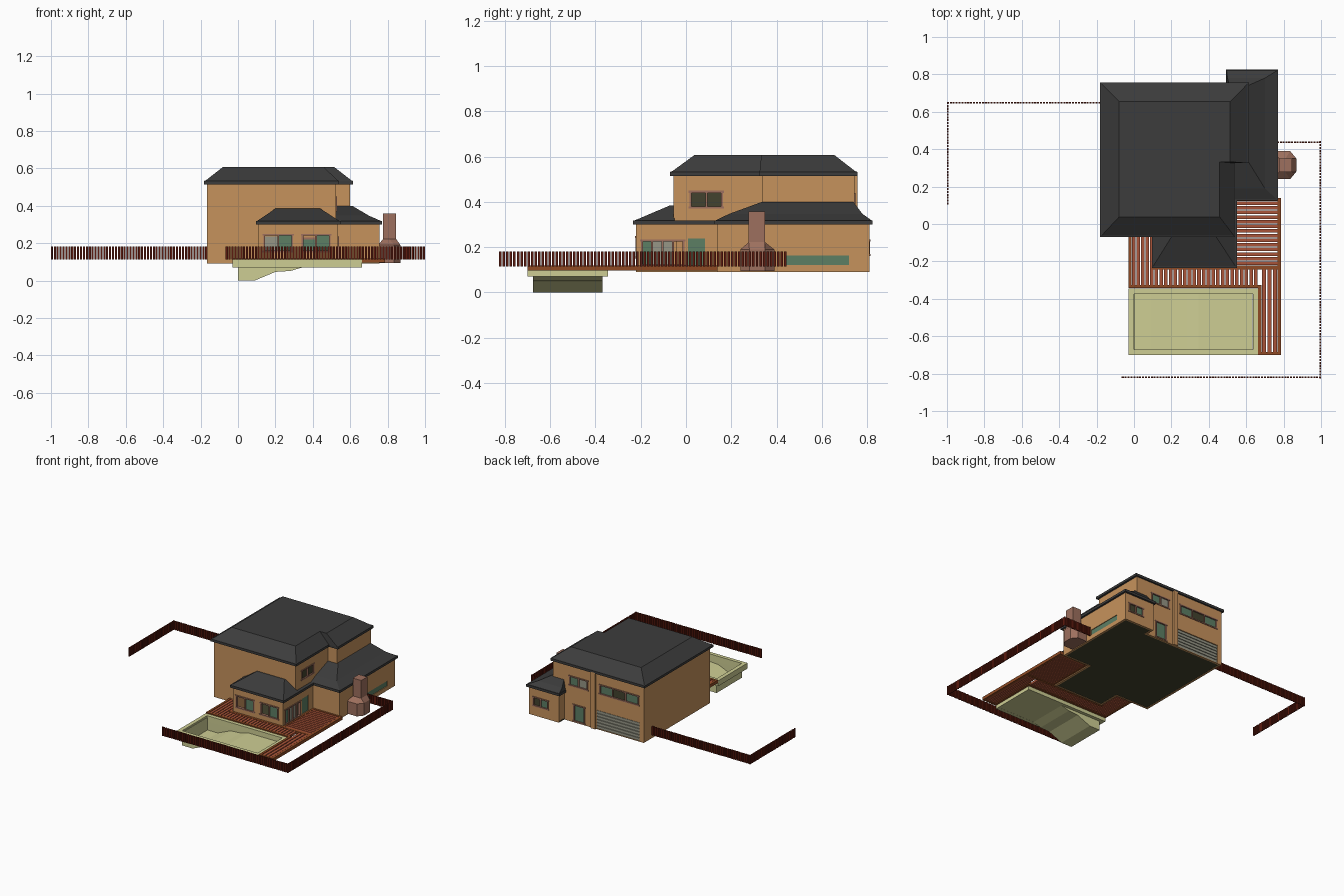
import bpy, bmesh, math
from mathutils import Vector

if "Cube" in bpy.data.objects:
    bpy.data.objects.remove(bpy.data.objects["Cube"])


def material(name, r, g, b):
    m = bpy.data.materials.new(name)
    lin = [((c / 255 + 0.055) / 1.055) ** 2.4 for c in (r, g, b)]
    m.diffuse_color = (*lin, 1)
    m.use_nodes = True
    m.node_tree.nodes["Principled BSDF"].inputs["Base Color"].default_value = m.diffuse_color
    return m


WALL = material("tan_render", 198, 146, 92)
ROOF = material("charcoal_roof", 60, 60, 60)
POOL = material("pale_pool_stone", 206, 206, 148)
BOARD = material("red_deck_board", 170, 84, 56)
TRIM = material("brown_deck_trim", 142, 74, 36)
FENCE = material("dark_red_fence", 92, 26, 14)
BRICK = material("dusty_brick", 158, 112, 94)
GLASS = material("green_glass", 92, 126, 100)
GREY = material("grey_door", 150, 150, 134)
DARK = material("dark_olive", 66, 66, 46)


def finish(name, bm, mat, recalc=True):
    if recalc:
        bmesh.ops.recalc_face_normals(bm, faces=bm.faces)
    me = bpy.data.meshes.new(name)
    bm.to_mesh(me)
    bm.free()
    me.materials.append(mat)
    ob = bpy.data.objects.new(name, me)
    bpy.context.collection.objects.link(ob)
    return ob


def boxes(name, items, mat):
    """One object from many boxes (x0, x1, y0, y1, z0, z1)."""
    bm = bmesh.new()
    for x0, x1, y0, y1, z0, z1 in items:
        vs = bmesh.ops.create_cube(bm, size=1)["verts"]
        for v in vs:
            v.co = Vector((x1 if v.co.x > 0 else x0, y1 if v.co.y > 0 else y0,
                           z1 if v.co.z > 0 else z0))
    return finish(name, bm, mat)


def loft(name, rings, mat, caps=True):
    """Skin between rings of (points2d, z)."""
    bm = bmesh.new()
    loops = [[bm.verts.new((x, y, z)) for x, y in pts] for pts, z in rings]
    for a, b in zip(loops, loops[1:]):
        n = len(a)
        for i in range(n):
            j = (i + 1) % n
            bm.faces.new((a[i], a[j], b[j], b[i]))
    if caps:
        bm.faces.new(loops[0][::-1])
        bm.faces.new(loops[-1])
    return finish(name, bm, mat, caps)


def scaled(pts, k, cx, cy):
    return [(cx + (x - cx) * k, cy + (y - cy) * k) for x, y in pts]


def rect(x0, x1, y0, y1):
    return [(x0, y0), (x1, y0), (x1, y1), (x0, y1)]


# ---- openings: frame, panes and cutters -------------------------------
cuts = []


def window(name, axis, pos, s, a0, a1, z0, z1, panes, frame=True):
    """axis: wall normal, s: outward sign; panes: material or None each."""
    def b(lo, hi, d0, d1, zl, zh):
        d = sorted((pos + s * d0, pos + s * d1))
        return (d[0], d[1], lo, hi, zl, zh) if axis == "x" else (lo, hi, d[0], d[1], zl, zh)
    cuts.append(b(a0, a1, -0.04, 0.03, z0, z1))
    w, n = 0.009, len(panes)
    step = (a1 - a0) / n
    if frame:
        bars = [b(a0 - w, a1 + w, -0.017, 0.005, z, z + w) for z in (z0 - w / 2, z1 - w / 2)]
        bars += [b(a0 + i * step - w / 2, a0 + i * step + w / 2, -0.016, 0.004, z0, z1)
                 for i in range(n + 1)]
        boxes(name + "_frame", bars, BRICK)
    for i, m in enumerate(panes):
        if m:
            boxes(f"{name}_pane_{i}", [b(a0 + i * step, a0 + (i + 1) * step,
                                        -0.010, -0.005, z0, z1)], m)


window("front_window_left", "y", -0.22, -1, 0.14, 0.29, 0.155, 0.245, (None, GLASS))
window("front_window_right", "y", -0.22, -1, 0.345, 0.49, 0.155, 0.245, (None, GLASS))
window("terrace_door", "x", 0.535, 1, -0.195, -0.012, 0.12, 0.23, (GLASS, GREY, GREY, None))
window("terrace_side_window", "x", 0.535, 1, 0.008, 0.085, 0.12, 0.238, (GLASS,), False)
window("side_strip_window", "x", 0.757, 1, 0.44, 0.72, 0.122, 0.163, (GLASS,), False)
window("upper_side_window", "x", 0.525, 1, 0.02, 0.16, 0.375, 0.445, (DARK, DARK))
window("upper_back_window", "y", 0.745, 1, 0.31, 0.46, 0.365, 0.435, (GREY, GLASS))
window("upper_back_triple_window", "y", 0.745, 1, -0.12, 0.205, 0.365, 0.435, (GLASS, DARK, GLASS))
window("back_door", "y", 0.745, 1, 0.335, 0.425, 0.1, 0.225, (GLASS,))
window("wing_back_window", "y", 0.81, 1, 0.60, 0.72, 0.165, 0.23, (GLASS, DARK))

# Garage door of stacked slats
cuts.append((-0.13, 0.23, 0.70, 0.78, 0.095, 0.235))
boxes("garage_door", [(-0.13, 0.23, 0.732, 0.736, 0.095, 0.235)] +
      [(-0.13, 0.23, 0.735, 0.742, 0.096 + i * 0.0233, 0.115 + i * 0.0233) for i in range(6)], GREY)

# ---- hollow walls -----------------------------------------------------
ground = [(-0.166, -0.055), (0.11, -0.055), (0.11, -0.22), (0.535, -0.22), (0.535, 0.14),
          (0.757, 0.14), (0.757, 0.81), (0.505, 0.81), (0.505, 0.745), (-0.166, 0.745)]
upper = [(-0.166, -0.055), (0.525, -0.055), (0.525, 0.335), (0.6, 0.335),
         (0.6, 0.745), (-0.166, 0.745)]
cutter = boxes("opening_cutter", cuts, WALL)
cutter.hide_render = True
for name, pts, z0, z1 in (("ground_walls", ground, 0.09, 0.305), ("upper_walls", upper, 0.305, 0.52)):
    ob = loft(name, [(pts, z0), (pts, z1)], WALL, caps=False)
    sol = ob.modifiers.new("thickness", "SOLIDIFY")
    sol.thickness, sol.offset, sol.use_even_offset = 0.015, -1, True
    cut = ob.modifiers.new("openings", "BOOLEAN")
    cut.operation, cut.object, cut.solver = "DIFFERENCE", cutter, "EXACT"
    dg = bpy.context.evaluated_depsgraph_get()
    mesh = bpy.data.meshes.new_from_object(ob.evaluated_get(dg))
    ob.modifiers.clear()
    ob.data = mesh
bpy.data.objects.remove(cutter)

boxes("entry_pilaster", [(0.238, 0.275, 0.74, 0.757, 0.09, 0.52)], WALL)
loft("ground_floor", [(scaled(ground, 0.99, 0.3, 0.3), z) for z in (0.092, 0.1)], DARK)
loft("upper_floor", [(scaled(upper, 0.985, 0.2, 0.35), z) for z in (0.3, 0.312)], DARK)

# ---- roofs ------------------------------------------------------------
main = [(-0.181, -0.07), (0.54, -0.07), (0.54, 0.325), (0.615, 0.325), (0.615, 0.757), (-0.181, 0.757)]
loft("main_roof", [(main, 0.515), (main, 0.533), (scaled(main, 0.98, 0.217, 0.35), 0.535),
                   (scaled(main, 0.745, 0.217, 0.355), 0.608)], ROOF)
eave = [(0.095, -0.045), (0.095, -0.235), (0.55, -0.235), (0.55, 0.125), (0.771, 0.125),
        (0.771, 0.825), (0.492, 0.825), (0.492, 0.735), (0.45, 0.735), (0.45, -0.045)]
loft("lower_eaves", [(eave, 0.3), (eave, 0.318)], ROOF)
loft("front_bay_roof", [(rect(0.1, 0.545, -0.23, -0.05), 0.317),
                        (rect(0.2, 0.44, -0.07, -0.05), 0.385)], ROOF)
loft("wing_roof", [(rect(0.495, 0.768, 0.128, 0.822), 0.317), (rect(0.5, 0.7, 0.19, 0.78), 0.347),
                   (rect(0.51, 0.61, 0.335, 0.74), 0.4)], ROOF)

# ---- chimney ----------------------------------------------------------
base = [(0.75, 0.24), (0.835, 0.24), (0.868, 0.28), (0.868, 0.35), (0.835, 0.39), (0.75, 0.39)]
shaft = [(0.775, 0.277), (0.81, 0.277), (0.846, 0.277), (0.846, 0.35), (0.81, 0.35), (0.775, 0.35)]
loft("chimney", [(base, 0.095), (base, 0.19), (shaft, 0.222), (shaft, 0.358)], BRICK)

# ---- deck -------------------------------------------------------------
trim = [(-0.03, -0.013, -0.34, -0.057), (-0.03, 0.67, -0.343, -0.325), (0.093, 0.785, -0.242, -0.223),
        (0.664, 0.682, -0.7, -0.325), (0.767, 0.785, -0.7, 0.14), (0.68, 0.785, -0.7, -0.684),
        (0.537, 0.785, 0.124, 0.139), (0.537, 0.552, -0.223, 0.124)]
boxes("deck_trim", [t + (0.096, 0.119) for t in trim], TRIM)
boards = []
for x0, x1, y0, y1, along in ((-0.013, 0.107, -0.325, -0.057, "y"), (0.107, 0.664, -0.325, -0.242, "y"),
                              (0.682, 0.767, -0.684, -0.242, "y"), (0.552, 0.767, -0.223, 0.124, "x")):
    span = x1 - x0 if along == "y" else y1 - y0
    n = max(1, round(span / 0.025))
    for i in range(n):
        a, b = span * (i + 0.12) / n, span * (i + 0.88) / n
        boards.append((x0 + a, x0 + b, y0, y1, 0.1, 0.117) if along == "y"
                      else (x0, x1, y0 + a, y0 + b, 0.1, 0.117))
boxes("deck_boards", boards, BOARD)

# ---- pool: rim and stepped basin --------------------------------------
boxes("pool_rim", [(-0.03, 0.0, -0.7, -0.345, 0.07, 0.112), (0.635, 0.664, -0.7, -0.345, 0.07, 0.112),
                   (0.0, 0.635, -0.7, -0.672, 0.07, 0.112), (0.0, 0.635, -0.373, -0.345, 0.07, 0.112)], POOL)
profile = [(0.002, 0.1), (0.002, 0.002), (0.09, 0.002), (0.2, 0.048), (0.28, 0.053),
           (0.345, 0.072), (0.633, 0.072), (0.633, 0.1)]
bm = bmesh.new()
sides = [[bm.verts.new((x, y, z)) for x, z in profile] for y in (-0.674, -0.371)]
for i in range(len(profile) - 1):
    bm.faces.new((sides[0][i], sides[0][i + 1], sides[1][i + 1], sides[1][i]))
for s in sides:
    bm.faces.new(s)
basin = finish("pool_basin", bm, POOL)
sol = basin.modifiers.new("thickness", "SOLIDIFY")
sol.thickness, sol.offset = 0.004, 0

# ---- picket fence -----------------------------------------------------
pickets = []
E = 0.995
for path in ([(-E, 0.11), (-E, 0.647), (-0.17, 0.647)],
             [(0.77, 0.438), (E, 0.438), (E, -0.82), (-0.06, -0.82)]):
    for (xa, ya), (xb, yb) in zip(path, path[1:]):
        length = math.hypot(xb - xa, yb - ya)
        n = round(length / 0.0155)
        hx, hy = (0.0055, 0.004) if ya == yb else (0.004, 0.0055)
        for i in range(n + 1):
            x, y = xa + (xb - xa) * i / n, ya + (yb - ya) * i / n
            pickets.append((x - hx, x + hx, y - hy, y + hy, 0.114, 0.181))
boxes("picket_fence", pickets, FENCE)
